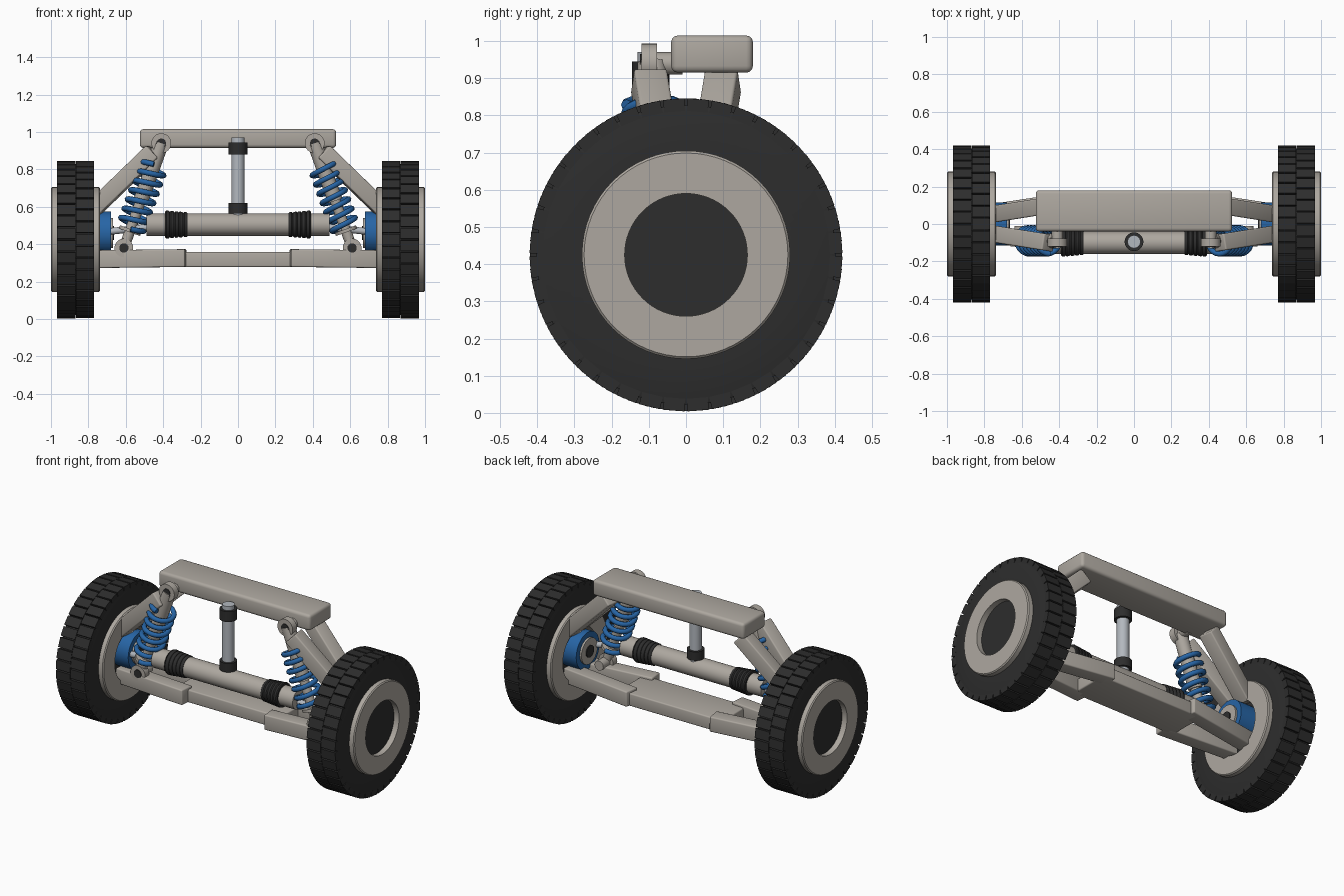
import bpy, bmesh, math
from mathutils import Vector, Matrix

cube = bpy.data.objects.get("Cube")
if cube:
    bpy.data.objects.remove(cube)


def material(name, rgb):
    m = bpy.data.materials.new(name)
    m.use_nodes = True
    m.diffuse_color = (*rgb, 1)
    m.node_tree.nodes["Principled BSDF"].inputs["Base Color"].default_value = (*rgb, 1)
    return m


GREY = material("warm grey", (0.42, 0.39, 0.35))
DARK = material("rubber black", (0.026, 0.026, 0.026))
BLUE = material("blue", (0.02, 0.13, 0.38))
SILVER = material("silver", (0.45, 0.48, 0.52))


def finish(bm, name, mat, smooth=True):
    bmesh.ops.recalc_face_normals(bm, faces=bm.faces)
    me = bpy.data.meshes.new(name)
    bm.to_mesh(me)
    bm.free()
    me.materials.append(mat)
    ob = bpy.data.objects.new(name, me)
    bpy.context.collection.objects.link(ob)
    if smooth:
        bpy.ops.object.select_all(action='DESELECT')
        ob.select_set(True)
        bpy.context.view_layer.objects.active = ob
        bpy.ops.object.shade_smooth_by_angle(angle=math.radians(35))
    return ob


def frame(origin, direction):
    # Local x along the direction, local y kept horizontal
    x = Vector(direction).normalized()
    side = Vector((0, 1, 0)) if abs(x.z) > 0.99 else Vector((0, 0, 1)).cross(x).normalized()
    rot = Matrix((x, side, x.cross(side))).transposed().to_4x4()
    return Matrix.Translation(origin) @ rot


def lathe(name, profile, origin, direction, mat, segs=48, closed=False):
    # Profile of (distance along axis, radius)
    bm = bmesh.new()
    mtx = frame(origin, direction)
    verts = [bm.verts.new(mtx @ Vector((p, 0, r))) for p, r in profile]
    pairs = list(zip(verts, verts[1:]))
    if closed:
        pairs.append((verts[-1], verts[0]))
    edges = [bm.edges.new(p) for p in pairs]
    bmesh.ops.spin(bm, geom=verts + edges, cent=origin, axis=Vector(direction).normalized(),
                   angle=2 * math.pi, steps=segs)
    bmesh.ops.remove_doubles(bm, verts=bm.verts, dist=1e-5)
    return finish(bm, name, mat)


def rod(name, a, b, r, mat, segs=32):
    d = Vector(b) - Vector(a)
    return lathe(name, [(0, 0), (0, r), (d.length, r), (d.length, 0)], a, d, mat, segs)


def bar(name, a, b, width, height, mat, bevel=0.008):
    a, b = Vector(a), Vector(b)
    bm = bmesh.new()
    bmesh.ops.create_cube(bm, size=1)
    bmesh.ops.scale(bm, vec=((b - a).length, width, height), verts=bm.verts)
    bmesh.ops.bevel(bm, geom=bm.edges[:], offset=bevel, segments=3, profile=0.5, affect='EDGES')
    bmesh.ops.transform(bm, matrix=frame((a + b) / 2, b - a), verts=bm.verts)
    return finish(bm, name, mat)


def treads(name, center, s, count=40):
    # Two staggered rows of tread blocks
    bm = bmesh.new()
    for row, x in enumerate((-0.05, 0.05)):
        for i in range(count):
            turn = Matrix.Rotation((i + row / 2) * 2 * math.pi / count, 4, 'X')
            mtx = (Matrix.Translation(center) @ turn
                   @ Matrix.Translation((s * x, 0, 0.403))
                   @ Matrix.Diagonal((0.098, 0.057, 0.034, 1)))
            bmesh.ops.create_cube(bm, size=1, matrix=mtx)
    return finish(bm, name, DARK, smooth=False)


def spring(name, a, b, radius, wire, turns):
    mtx = frame(a, b - a)
    length, steps = (b - a).length, 20
    curve = bpy.data.curves.new(name, 'CURVE')
    curve.dimensions = '3D'
    curve.bevel_depth = wire
    curve.bevel_resolution = 2
    curve.use_fill_caps = True
    line = curve.splines.new('POLY')
    n = turns * steps
    line.points.add(n)
    for i, p in enumerate(line.points):
        t = i * 2 * math.pi / steps
        co = mtx @ Vector((length * i / n, radius * math.cos(t), radius * math.sin(t)))
        p.co = (*co, 1)
    curve.materials.append(BLUE)
    ob = bpy.data.objects.new(name, curve)
    bpy.context.collection.objects.link(ob)


# Frame beams
bar("upper_beam", (-0.525, 0.07, 0.965), (0.525, 0.07, 0.965), 0.22, 0.1, GREY, 0.018)
bar("lower_beam", (-0.36, 0.03, 0.318), (0.36, 0.03, 0.318), 0.25, 0.08, GREY)

# Steering rack and upright column
RY, RZ = -0.1, 0.505
rod("rack_tube", (-0.49, RY, RZ), (0.49, RY, RZ), 0.06, GREY, 48)
rod("column", (0, -0.095, 0.55), (0, -0.095, 0.97), 0.035, SILVER)
for name, z0, z1 in (("lower_collar", 0.565, 0.62), ("upper_collar", 0.88, 0.945)):
    rod(name, (0, -0.095, z0), (0, -0.095, z1), 0.05, DARK)

for side, s in (("left", 1), ("right", -1)):
    out = (s, 0, 0)
    hub = (s * 0.868, 0, 0.425)

    # Wheel, with the rim open to a recessed core on both faces
    lathe(side + "_rim", [(-0.13, 0.165), (-0.13, 0.274), (-0.124, 0.28), (0.126, 0.28),
                          (0.132, 0.274), (0.132, 0.165)], hub, out, GREY, 64, True)
    rod(side + "_wheel_core", (s * 0.79, 0, 0.425), (s * 0.965, 0, 0.425), 0.168, DARK, 64)
    lathe(side + "_tire", [(-0.098, 0.27), (-0.099, 0.39), (-0.094, 0.403), (0.094, 0.403),
                           (0.099, 0.39), (0.098, 0.27)], hub, out, DARK, 80, True)
    treads(side + "_treads", hub, s)

    # Hub carrier
    rod(side + "_hub_carrier", (s * 0.68, 0, 0.46), (s * 0.82, 0, 0.46), 0.115, BLUE, 48)
    rod(side + "_hub_bearing", (s * 0.668, 0, 0.46), (s * 0.70, 0, 0.46), 0.08, GREY, 48)
    rod(side + "_hub_bore", (s * 0.662, 0, 0.46), (s * 0.70, 0, 0.46), 0.037, DARK)

    # Paired upper and lower arms converging on the hub
    for end, e in (("front", -1), ("back", 1)):
        bar(f"{side}_{end}_upper_arm", (s * 0.455, e * 0.1, 0.895),
            (s * 0.77, e * 0.05, 0.59), 0.09, 0.09, GREY)
        bar(f"{side}_{end}_lower_arm", (s * 0.28, 0.015 + e * 0.12, 0.326),
            (s * 0.77, e * 0.06, 0.32), 0.09, 0.095, GREY)

    # Ribbed boot and tie rod
    boot = [(0.27, 0)]
    for i in range(5):
        r = 0.066 + i * 0.002
        x = 0.27 + i * 0.024
        boot += [(x, r - 0.004), (x + 0.005, r), (x + 0.017, r + 0.001), (x + 0.023, r - 0.005)]
    boot += [(0.39, 0.073), (0.39, 0)]
    lathe(side + "_boot", boot, (0, RY, RZ), out, DARK, 40)
    rod(side + "_tie_rod", (s * 0.47, RY, 0.492), (s * 0.76, -0.075, 0.46), 0.018, SILVER, 20)

    # Coil-over shock
    top, bottom = Vector((s * 0.41, -0.09, 0.94)), Vector((s * 0.61, -0.09, 0.38))
    at = lambda t: top.lerp(bottom, t)
    rod(side + "_shock_body", top, at(0.55), 0.04, GREY)
    rod(side + "_shock_shaft", at(0.5), bottom, 0.028, GREY)
    rod(side + "_spring_seat", at(0.82), at(0.85), 0.06, GREY)
    spring(side + "_spring", at(0.2), at(0.82), 0.07, 0.015, 7)
    for end, p, r in (("upper", top, 0.053), ("lower", bottom, 0.05)):
        y = Vector((0, 1, 0))
        rod(f"{side}_{end}_shock_eye", p - y * 0.03, p + y * 0.012, r, GREY)
        rod(f"{side}_{end}_shock_pin", p, p + y * 0.08, 0.03, GREY)
        rod(f"{side}_{end}_shock_bolt", p - y * 0.034, p, 0.025, DARK)
